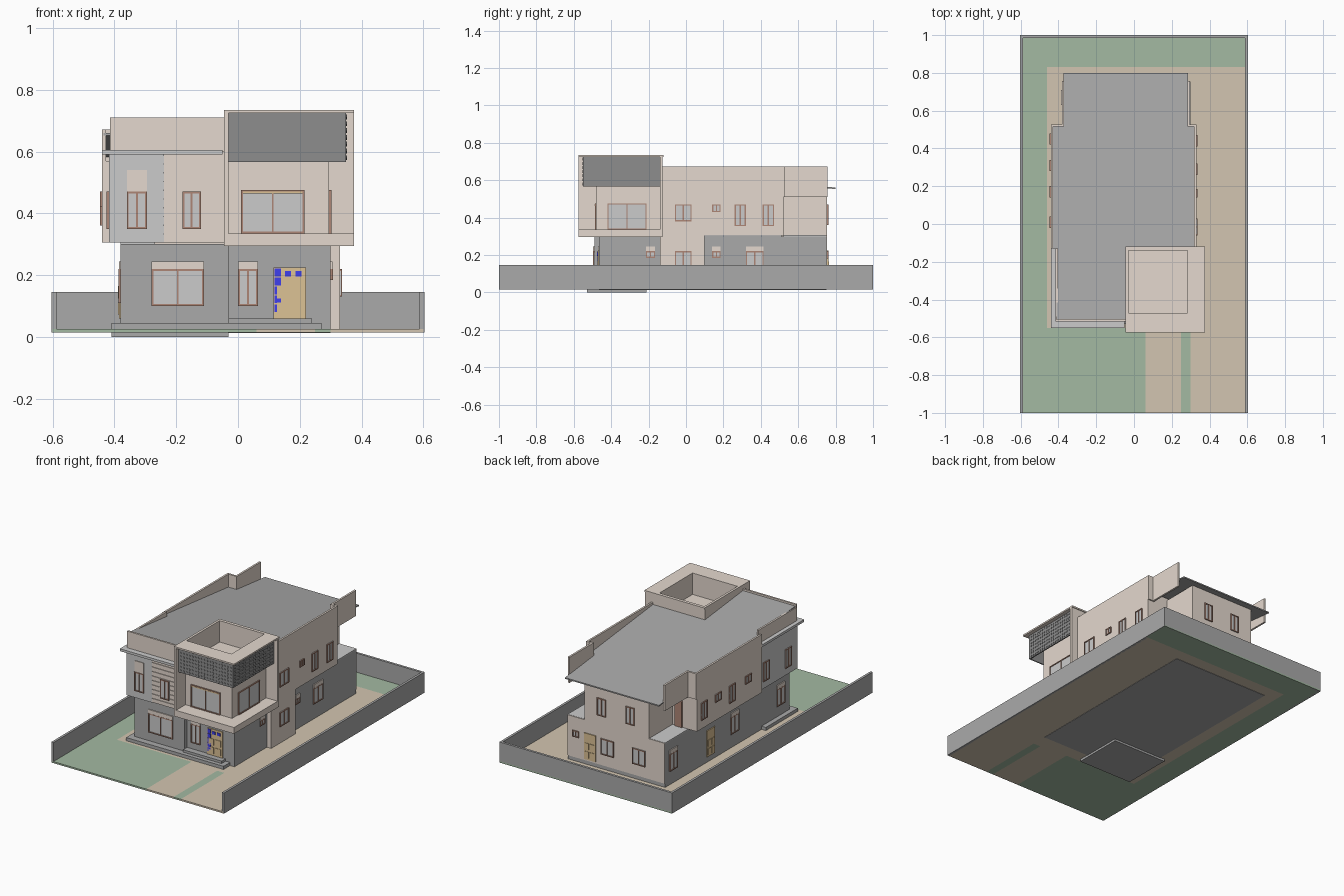
import bpy, bmesh, math
from mathutils import Matrix

if "Cube" in bpy.data.objects:
    bpy.data.objects.remove(bpy.data.objects["Cube"])

def material(name, r, g, b):
    m = bpy.data.materials.new(name)
    m.diffuse_color = (r, g, b, 1)
    m.use_nodes = True
    m.node_tree.nodes["Principled BSDF"].inputs["Base Color"].default_value = m.diffuse_color
    return m

BEIGE = material("beige_render", .78, .69, .62)
DARK = material("dark_render", .40, .40, .40)
LIGHT = material("light_stone", .69, .69, .68)
TAN = material("paving", .65, .56, .44)
GREEN = material("lawn", .37, .49, .36)
BROWN = material("frame_brown", .42, .24, .18)
WOOD = material("timber", .72, .54, .30)
BLUE = material("blue_glass", .05, .05, .85)
SCREEN = material("screen_dark", .27, .27, .27)

def finish(name, bm, mat):
    bmesh.ops.recalc_face_normals(bm, faces=bm.faces)
    me = bpy.data.meshes.new(name)
    bm.to_mesh(me)
    bm.free()
    me.materials.append(mat)
    ob = bpy.data.objects.new(name, me)
    bpy.context.collection.objects.link(ob)
    return ob

def boxes(name, mat, *bounds):
    """One object from boxes given as (x0, x1, y0, y1, z0, z1)."""
    bm = bmesh.new()
    for x0, x1, y0, y1, z0, z1 in bounds:
        mtx = Matrix.Translation(((x0+x1)/2, (y0+y1)/2, (z0+z1)/2)) @ \
              Matrix.Diagonal((x1-x0, y1-y0, z1-z0, 1))
        bmesh.ops.create_cube(bm, size=1, matrix=mtx)
    return finish(name, bm, mat)

def prism(name, mat, plan, bottom, top):
    """Extrude a plan outline; bottom and top are functions of y."""
    bm = bmesh.new()
    lo = [bm.verts.new((x, y, bottom(y))) for x, y in plan]
    hi = [bm.verts.new((x, y, top(y))) for x, y in plan]
    bm.faces.new(lo)
    bm.faces.new(hi)
    n = len(plan)
    for i in range(n):
        j = (i+1) % n
        bm.faces.new((lo[i], lo[j], hi[j], hi[i]))
    return finish(name, bm, mat)

def on_wall(side, plane, a0, a1, z0, z1, d0, d1):
    """Box bounds lying on a wall, from d0 to d1 outward of the plane."""
    s = -1 if side in ("front", "left") else 1
    p, q = sorted((plane+s*d0, plane+s*d1))
    if side in ("front", "back"):
        return (a0, a1, p, q, z0, z1)
    return (p, q, a0, a1, z0, z1)

def window(name, side, plane, a0, a1, z0, z1, panes=2, header=False):
    f = .006
    w = lambda *v: on_wall(side, plane, *v, -.003, .007)
    bars = [w(a0, a1, z0, z0+f), w(a0, a1, z1-f, z1),
            w(a0, a0+f, z0, z1), w(a1-f, a1, z0, z1)]
    for i in range(1, panes):
        c = a0+(a1-a0)*i/panes
        bars.append(w(c-f/2, c+f/2, z0, z1))
    boxes(name+"_frame", BROWN, *bars)
    boxes(name+"_glass", LIGHT, on_wall(side, plane, a0, a1, z0, z1, -.003, .003))
    if header:
        boxes(name+"_header", BEIGE, on_wall(side, plane, a0, a1, z1, z1+.024, -.003, .006))

def door(name, side, plane, a0, a1):
    boxes(name, WOOD, on_wall(side, plane, a0, a1, .06, .225, -.003, .006))
    w = a1-a0
    boxes(name+"_panels", WOOD, *[
        on_wall(side, plane, a0+w*u, a0+w*(u+.34), z, z+.04, 0, .009)
        for u in (.1, .56) for z in (.072, .125)])

# Plot: lawn, paving and boundary walls
G0, G1 = .015, .025
boxes("lawn", GREEN, (-.6, -.46, -1, 1, G0, G1), (-.46, .6, .83, 1, G0, G1),
      (-.46, .06, -1, -.55, G0, G1), (.25, .30, -1, -.565, G0, G1))
boxes("paving", TAN, (-.46, .6, -.55, .83, G0, G1), (.06, .25, -1, -.55, G0, G1),
      (.30, .6, -1, -.55, G0, G1), (.25, .30, -.565, -.55, G0, G1))
boxes("boundary_wall", DARK, (-.603, -.588, -1, 1, G0, .145), (.588, .603, -1, 1, G0, .145),
      (-.588, .588, .985, 1, G0, .145))

# Front plinth and entrance steps
boxes("front_plinth", DARK, (-.41, -.03, -.53, -.21, 0, .015), (-.41, -.03, -.53, -.21, .02, .045),
      (-.03, .27, -.53, -.45, .02, .045), (-.03, .24, -.505, -.45, .045, .06))

# Ground floor
prism("ground_floor", DARK, [(-.38, -.49), (-.03, -.49), (-.03, -.465), (.30, -.465),
      (.30, .75), (-.38, .75)], lambda y: .013, lambda y: .30)
boxes("stair_bay", BEIGE, (.29, .33, -.14, .10, .02, .31))
boxes("back_facade", BEIGE, (-.38, .30, .745, .755, .05, .305))
boxes("terrace_floor", LIGHT, (-.38, -.27, .52, .75, .30, .306), (.18, .30, .52, .75, .30, .306))

# Upper floor: main body, back wing, front-left bay
boxes("upper_body", BEIGE, (-.44, .33, -.13, .52, .305, .57))
boxes("back_wing", BEIGE, (-.27, .18, .51, .755, .30, .558))
boxes("front_bay", BEIGE, (-.412, -.04, -.51, -.13, .305, .605))
boxes("corner_cladding", LIGHT, (-.415, -.24, -.515, -.505, .305, .59),
      (-.418, -.405, -.515, -.13, .305, .59))
boxes("front_boards", BEIGE, *[(-.24, -.045, -.514, -.505, .307+i*.0283, .331+i*.0283)
                              for i in range(10)])
boxes("cornice", LIGHT, (-.44, -.05, -.55, -.50, .59, .605), (-.44, -.40, -.55, -.13, .59, .605))

# Parapets
boxes("parapet", BEIGE, (-.415, -.04, -.515, -.503, .60, .71), (-.415, -.403, -.515, -.13, .60, .69),
      (-.44, -.428, -.13, .525, .56, .672), (.318, .33, -.13, .525, .56, .672),
      (-.44, -.37, .515, .527, .51, .672), (.283, .33, .515, .527, .51, .672),
      (-.382, -.37, .52, .757, .51, .672), (.283, .295, .52, .757, .51, .672))

# Sloping roof falling to the back
slope = lambda y: .70-.107*(y+.51)
prism("roof", DARK, [(-.41, -.51), (-.04, -.51), (-.04, -.125), (.325, -.125), (.325, .52),
      (.285, .52), (.285, .80), (-.372, .80), (-.372, .52), (-.435, .52),
      (-.435, -.13), (-.41, -.13)], lambda y: slope(y)-.008, slope)

# Projecting box: slab, fins, room, roof well, cap ring
boxes("box_slab", BEIGE, (-.045, .375, -.575, -.125, .295, .335))
boxes("box_fins", BEIGE, (-.045, -.03, -.575, -.125, .30, .725), (-.03, .375, -.14, -.125, .30, .725))
boxes("box_room", BEIGE, (-.035, .295, -.48, -.13, .33, .60),
      (-.03, .295, -.48, -.47, .60, .726), (.283, .295, -.47, -.14, .60, .726))
boxes("box_cap", BEIGE, (-.045, .375, -.575, -.47, .725, .735), (.283, .375, -.47, -.12, .725, .735),
      (-.045, -.03, -.47, -.12, .725, .735), (-.03, .283, -.14, -.12, .725, .735))

# Dark lattice screens under the cap
boxes("screen_panels", SCREEN, (-.03, .35, -.55, -.543, .567, .725), (.342, .35, -.55, -.14, .567, .725))
bm = bmesh.new()
for axis, start, count in (("Y", -.015, 18), ("X", -.53, 19)):
    for i in range(count):
        for j in range(7):
            a, z = start+i*.0205, .58+j*.022
            pos = (a, -.55, z) if axis == "Y" else (.35, a, z)
            thin = (.011, .006, .011, 1) if axis == "Y" else (.006, .011, .011, 1)
            bmesh.ops.create_cube(bm, size=1, matrix=Matrix.Translation(pos) @
                                  Matrix.Rotation(math.pi/4, 4, axis) @ Matrix.Diagonal(thin))
finish("screen_lattice", bm, SCREEN)

# Front windows
window("front_lower_window", "front", -.49, -.28, -.11, .10, .22, 2, True)
window("hall_window", "front", -.465, .0, .065, .10, .22, 2, True)
window("corner_window", "front", -.515, -.36, -.295, .35, .47)
window("board_window", "front", -.514, -.18, -.12, .35, .47)
boxes("corner_window_head", BEIGE, (-.36, -.295, -.519, -.51, .47, .54))
window("box_front_window", "front", -.48, .01, .215, .335, .475)
boxes("box_window_trim", WOOD, (.016, .209, -.488, -.48, .464, .47))

# Front door with blue sidelight
door("front_door", "front", -.465, .115, .22)
boxes("door_blue_panes", BLUE, *[(.118, .14, -.474, -.465, .08+i*.029, .105+i*.029) for i in range(5)],
      (.152, .172, -.475, -.465, .195, .213), (.186, .206, -.475, -.465, .195, .213))

# Right windows
window("box_side_window", "right", .295, -.42, -.21, .335, .475)
for i, (a0, a1, z0, z1) in enumerate([(-.06, .03, .38, .47), (.14, .185, .43, .47),
                                      (.26, .32, .355, .47), (.41, .47, .355, .47)]):
    window(f"right_upper_window_{i}", "right", .33, a0, a1, z0, z1)
window("stair_window", "right", .33, -.06, .03, .13, .22)
for i, (a0, a1, z0) in enumerate([(-.215, -.165, .185), (.14, .185, .185), (.32, .415, .12)]):
    window(f"right_lower_window_{i}", "right", .30, a0, a1, z0, .22, 2, True)

# Left windows and side door
for i, y in enumerate((.45, .31, .17, .01)):
    window(f"left_upper_window_{i}", "left", -.44, y-.03, y+.03, .36 if i % 2 == 0 else .42, .47)
for i, y in enumerate((-.20, -.42)):
    window(f"left_corner_window_{i}", "left", -.418, y-.03, y+.03, .35, .47)
for i, y in enumerate((.67, .06, -.40)):
    window(f"left_lower_window_{i}", "left", -.38, y-.04, y+.04, .11, .22, 2, True)
door("side_door", "left", -.38, .26, .34)

# Back windows and back door
for i, (x, w, z0, z1) in enumerate([(.06, .03, .36, .47), (-.14, .03, .36, .47), (.24, .022, .18, .22),
                                    (.02, .045, .12, .22), (-.20, .045, .12, .22)]):
    window(f"back_window_{i}", "back", .755, x-w, x+w, z0, z1)
door("back_door", "back", .755, .10, .18)
boxes("terrace_door", BROWN, (-.34, -.29, .515, .528, .306, .47))
